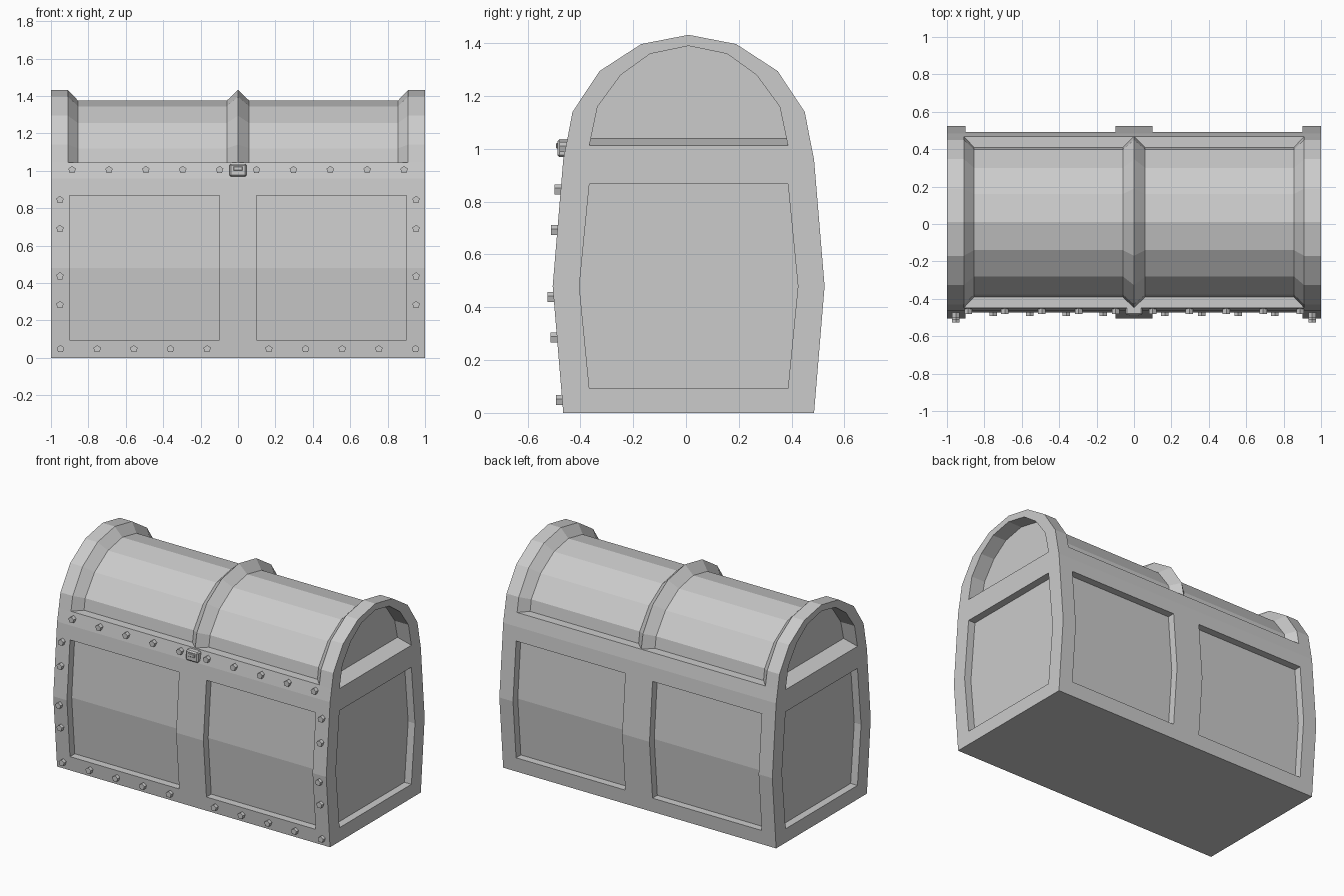
import bpy, bmesh, math
from mathutils import Matrix

if "Cube" in bpy.data.objects:
    bpy.data.objects.remove(bpy.data.objects["Cube"])

CY = 0.01  # the chest body is symmetric about this y

# half profiles as (half width, z)
BODY = [(0.475, 0), (0.515, 0.48), (0.475, 0.96), (0.458, 1.045)]
RIM = [(0.458, 1.045), (0.44, 1.14), (0.337, 1.295), (0.18, 1.397)]
LID = [(0.40, 1.045), (0.388, 1.12), (0.29, 1.255), (0.15, 1.345)]


def mirrored(half, top=None):
    """Full y-z outline from a half profile and an optional apex height."""
    right = [(CY + w, z) for w, z in half]
    left = [(CY - w, z) for w, z in reversed(half)]
    return right + ([(CY, top)] if top else []) + left


def make(name, bm):
    bmesh.ops.recalc_face_normals(bm, faces=bm.faces)
    me = bpy.data.meshes.new(name)
    bm.to_mesh(me)
    bm.free()
    ob = bpy.data.objects.new(name, me)
    bpy.context.collection.objects.link(ob)
    return ob


def loft(name, sections):
    """Skin a series of (x, outline) sections and cap both ends."""
    bm = bmesh.new()
    rings = [[bm.verts.new((x, y, z)) for y, z in outline] for x, outline in sections]
    for a, b in zip(rings, rings[1:]):
        for i in range(len(a)):
            j = (i + 1) % len(a)
            bm.faces.new((a[i], a[j], b[j], b[i]))
    bm.faces.new(rings[0])
    bm.faces.new(rings[-1])
    return make(name, bm)


def cut(target, cutter):
    cutter.hide_render = True
    cutter.hide_viewport = False
    mod = target.modifiers.new("recess", 'BOOLEAN')
    mod.operation = 'DIFFERENCE'
    mod.solver = 'EXACT'
    mod.object = cutter
    bpy.context.view_layer.objects.active = target
    bpy.ops.object.modifier_apply(modifier=mod.name)


def front_y(z):
    """Front surface of the body at a given height."""
    for (w0, z0), (w1, z1) in zip(BODY, BODY[1:]):
        if z <= z1:
            return CY - (w0 + (w1 - w0) * (z - z0) / (z1 - z0))


# body and lid shells; the lid steps down between the raised end rims and rib
body_outline = mirrored(BODY)
body = loft("chest_body", [(-1, body_outline), (1, body_outline)])
rim, low = mirrored(RIM, 1.432), mirrored(LID, 1.375)
lid = loft("chest_lid", [(-1, rim), (-0.91, rim), (-0.855, low), (-0.06, low), (0, rim),
                         (0.06, low), (0.855, low), (0.91, rim), (1, rim)])

cutters = []
# recessed front and back panels, two on each face
levels = [(0.425 + 0.008, 0.095), (0.465, 0.48), (0.433, 0.868)]
for s in (-1, 1):
    outline = [(CY + s * w, z) for w, z in levels] + [(CY + s * 0.7, 0.868), (CY + s * 0.7, 0.095)]
    for x in (-0.9, 0.1):
        c = loft("panel_cutter", [(x, outline), (x + 0.8, outline)])
        cut(body, c)
        cutters.append(c)

# recessed end panels on the body, arched recesses on the lid ends
side = mirrored([(0.376, 0.092), (0.414, 0.48), (0.376, 0.867)])
arch = [(0.345, 1.16), (0.257, 1.28), (0.146, 1.36)]
inner = mirrored([(0.373, 1.04)] + arch, 1.39)
outer = mirrored([(0.376, 1.013)] + arch, 1.39)
for s in (-1, 1):
    c = loft("end_cutter", [(s * 0.95, side), (s * 1.1, side)])
    cut(body, c)
    cutters.append(c)
    c = loft("arch_cutter", [(s * 0.9, inner), (s * 1.0, outer), (s * 1.1, outer)])
    cut(body, c)
    cut(lid, c)
    cutters.append(c)
for c in cutters:
    bpy.data.objects.remove(c)

# five-sided studs along the front frame
spots = [(-0.887 + 0.1972 * i, 1.005) for i in range(10)]
for s in (-1, 1):
    spots += [(s * (0.165 + 0.196 * i), 0.047) for i in range(5)]
    spots += [(s * 0.952, z) for z in (0.845, 0.69, 0.437, 0.283)]
bm = bmesh.new()
for x, z in spots:
    m = (Matrix.Translation((x, front_y(z) - 0.002, z)) @ Matrix.Rotation(math.pi / 2, 4, 'X')
         @ Matrix.Rotation(math.pi / 2, 4, 'Z'))
    # primitive cones start at +y, so turn to leave one corner pointing up
    m = m @ Matrix.Rotation(-math.pi / 2, 4, 'Z')
    bmesh.ops.create_cone(bm, cap_ends=True, segments=5, radius1=0.021, radius2=0.021,
                          depth=0.044, matrix=m)
make("front_studs", bm)


def box(name, size, loc, bevel):
    bm = bmesh.new()
    bmesh.ops.create_cube(bm, size=1, matrix=Matrix.Translation(loc) @ Matrix.Diagonal((*size, 1)))
    bmesh.ops.bevel(bm, geom=bm.edges[:], offset=bevel, segments=1, affect='EDGES')
    return make(name, bm)


# clasp with a small latch plate
box("clasp", (0.09, 0.05, 0.068), (0, -0.462, 1.003), 0.008)
box("latch", (0.05, 0.01, 0.022), (0, -0.487, 1.012), 0.003)
